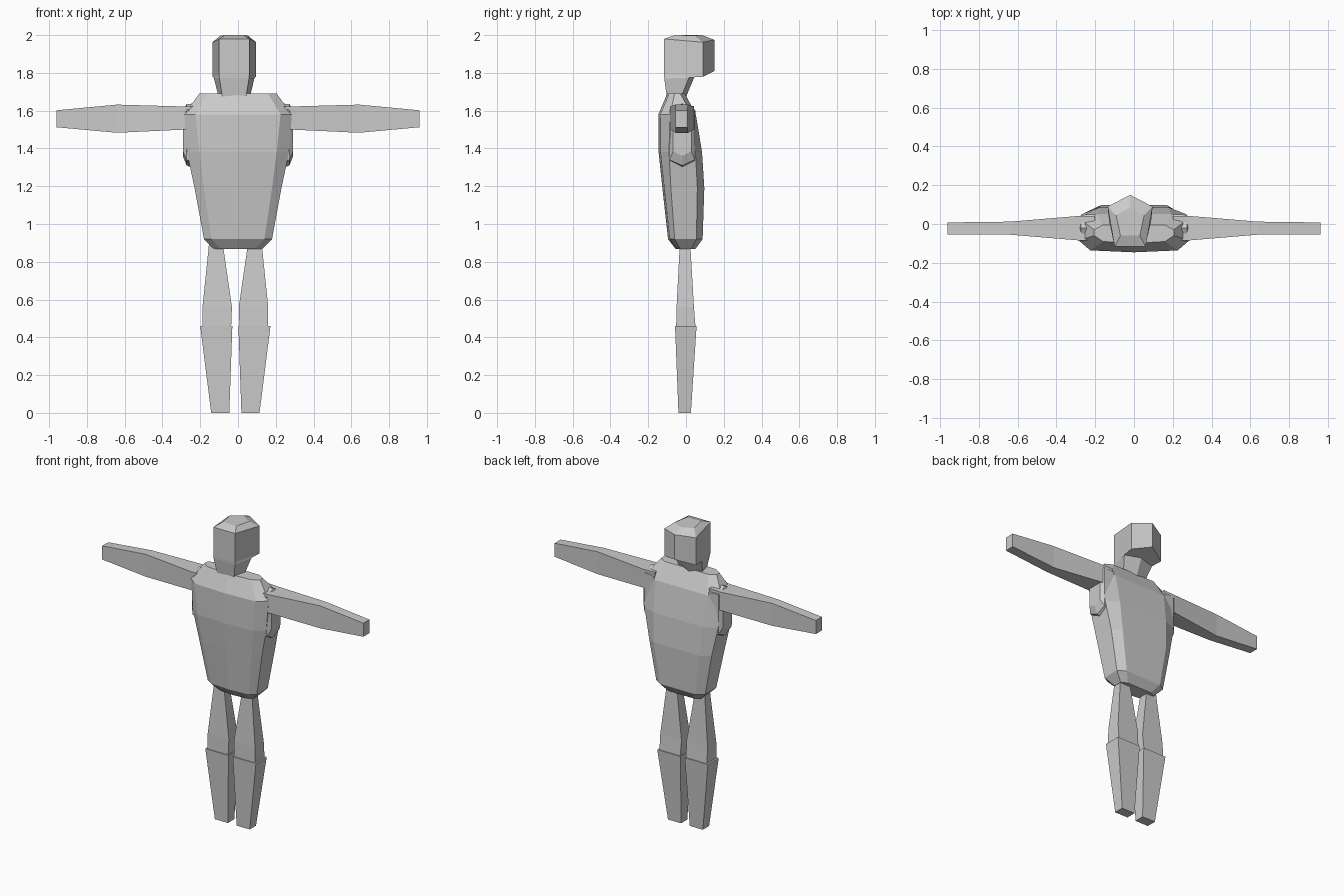
import bpy, bmesh

if "Cube" in bpy.data.objects:
    bpy.data.objects.remove(bpy.data.objects["Cube"])


def loft(name, rings):
    """Join equal-length point rings with flat faces and cap both ends."""
    bm = bmesh.new()
    loops = [[bm.verts.new(p) for p in ring] for ring in rings]
    n = len(loops[0])
    for a, b in zip(loops, loops[1:]):
        for i in range(n):
            j = (i + 1) % n
            bm.faces.new((a[i], a[j], b[j], b[i]))
    bm.faces.new(loops[0][::-1])
    bm.faces.new(loops[-1])
    bmesh.ops.recalc_face_normals(bm, faces=bm.faces)
    mesh = bpy.data.meshes.new(name)
    bm.to_mesh(mesh)
    bm.free()
    obj = bpy.data.objects.new(name, mesh)
    bpy.context.collection.objects.link(obj)
    return obj


def rect_z(z, x0, x1, y0, y1):
    return [(x0, y0, z), (x1, y0, z), (x1, y1, z), (x0, y1, z)]


def rect_x(x, y0, y1, z0, z1):
    return [(x, y0, z0), (x, y1, z0), (x, y1, z1), (x, y0, z1)]


# Torso: chest panel with a centre fold, bevelled corners, flat back
def torso_ring(z, front, side, back, yf, ysf, ysb, yb):
    return [(-front, yf + .01, z), (0, yf, z), (front, yf + .01, z),
            (side, ysf, z), (side, ysb, z),
            (back, yb, z), (-back, yb, z), (-side, ysb, z), (-side, ysf, z)]


loft("torso", [torso_ring(*r) for r in (
    (.868, .09, .13, .09, -.055, -.03, .03, .05),
    (.92, .14, .18, .13, -.095, -.06, .055, .088),
    (1.19, .18, .23, .17, -.125, -.08, .06, .097),
    (1.38, .205, .27, .18, -.145, -.09, .05, .085),
    (1.58, .225, .285, .19, -.146, -.085, .03, .052),
    (1.69, .16, .205, .16, -.10, -.06, -.03, -.005))])


# Head: five-sided, with a jaw overhanging a tapered neck
def head_ring(front, side, apex):
    cx = -.02
    (fx, fy, fz), (sx, sy, sz), (ay, az) = front, side, apex
    return [(cx - fx, fy, fz), (cx + fx, fy, fz), (cx + sx, sy, sz),
            (cx, ay, az), (cx - sx, sy, sz)]


loft("head", [head_ring(*r) for r in (
    ((.06, -.10, 1.66), (.08, -.03, 1.66), (-.005, 1.66)),
    ((.078, -.115, 1.77), (.108, .015, 1.775), (.045, 1.78)),
    ((.08, -.116, 1.79), (.116, .09, 1.78), (.15, 1.81)),
    ((.08, -.116, 1.98), (.116, .09, 1.962), (.15, 1.975)),
    ((.05, -.06, 2.0), (.072, .045, 1.998), (.085, 2.0)))])

for label, s in (("left", -1), ("right", 1)):
    # Arm: square tapered bar, widest in height at mid length
    loft(label + "_arm", [rect_x(s * x, *r) for x, *r in (
        (.20, -.085, .042, 1.50, 1.625),
        (.28, -.085, .042, 1.50, 1.622),
        (.64, -.055, .012, 1.483, 1.632),
        (.96, -.055, .008, 1.512, 1.602))])

    # Hexagonal arm socket on the side of the torso
    socket = lambda x, y, z0, z1, c: [
        (s * x, -.02 + dy, z) for dy, z in (
            (0, z0), (y, z0 + c), (y, z1 - c), (0, z1), (-y, z1 - c), (-y, z0 + c))]
    loft(label + "_arm_socket", [
        socket(.20, .07, 1.28, 1.64, .04),
        socket(.272, .067, 1.31, 1.635, .03),
        socket(.292, .048, 1.36, 1.60, .025)])

    # Legs: mirrored slightly left of centre
    def leg(z, inner, outer, y0, y1):
        return rect_z(z, -.014 + s * inner, -.014 + s * outer, y0, y1)

    loft(label + "_thigh", [leg(.95, .065, .135, -.032, .022),
                            leg(.87, .063, .142, -.034, .024),
                            leg(.56, .018, .174, -.05, .042),
                            leg(.46, .022, .174, -.052, .05)])
    loft(label + "_shin", [leg(.46, .016, .186, -.058, .056),
                           leg(0, .032, .128, -.04, .026)])
